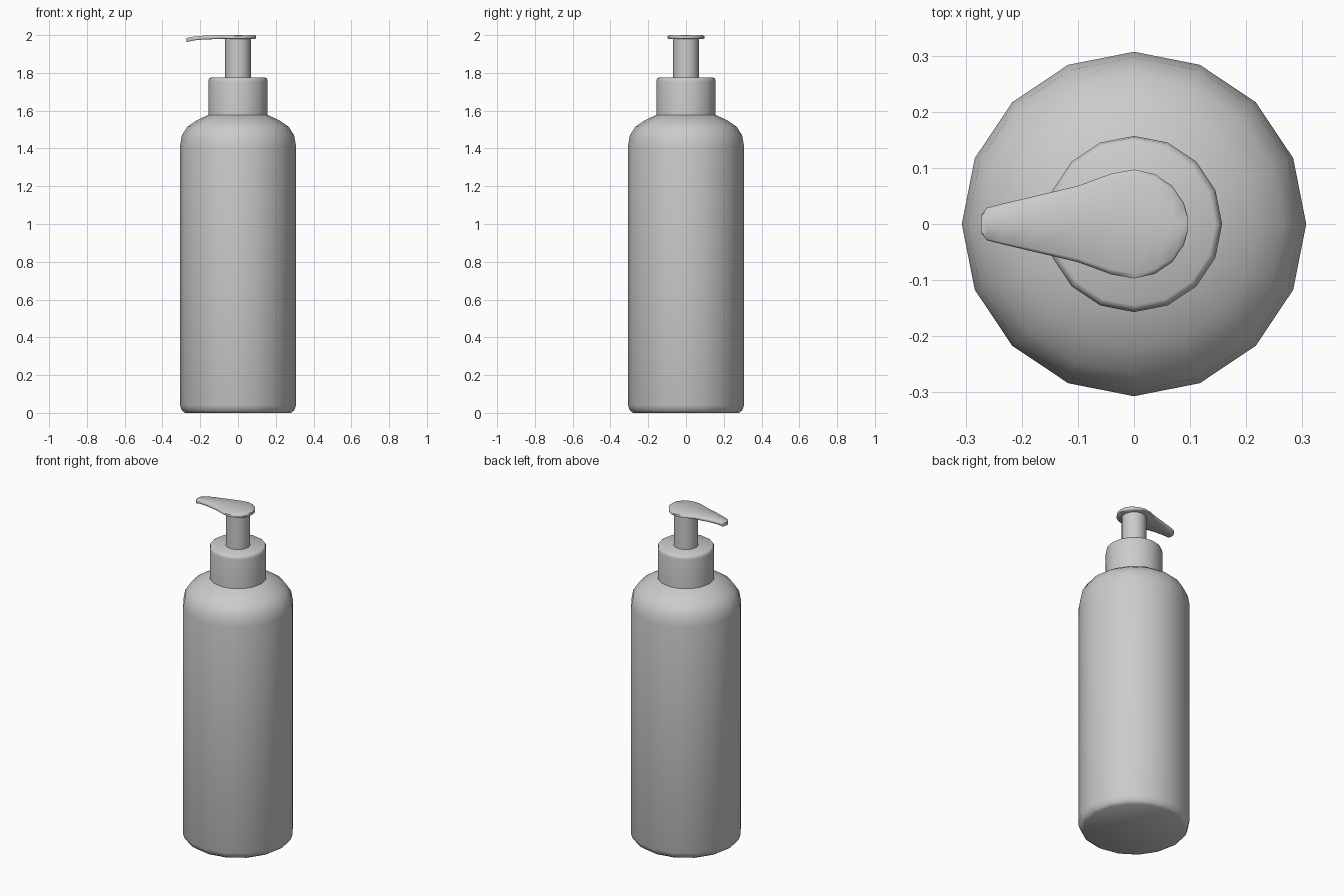
import bpy, bmesh, math

if "Cube" in bpy.data.objects:
    bpy.data.objects.remove(bpy.data.objects["Cube"])


def finish(name, bm, angle=50):
    bmesh.ops.recalc_face_normals(bm, faces=bm.faces)
    mesh = bpy.data.meshes.new(name)
    bm.to_mesh(mesh)
    bm.free()
    obj = bpy.data.objects.new(name, mesh)
    bpy.context.collection.objects.link(obj)
    bpy.ops.object.select_all(action='DESELECT')
    bpy.context.view_layer.objects.active = obj
    obj.select_set(True)
    bpy.ops.object.shade_smooth_by_angle(angle=math.radians(angle))
    return obj


def loft(name, rings, angle=50):
    # Skin a list of equal-length closed rings and cap both ends
    bm = bmesh.new()
    loops = [[bm.verts.new(p) for p in ring] for ring in rings]
    n = len(loops[0])
    for a, b in zip(loops, loops[1:]):
        for i in range(n):
            j = (i + 1) % n
            bm.faces.new((a[i], a[j], b[j], b[i]))
    bm.faces.new(loops[0][::-1])
    bm.faces.new(loops[-1])
    return finish(name, bm, angle)


def lathe(name, profile, sides=16):
    def ring(r, z):
        return [(r * math.cos(math.tau * i / sides),
                 r * math.sin(math.tau * i / sides), z) for i in range(sides)]
    return loft(name, [ring(r, z) for r, z in profile])


# Bottle with rounded shoulder
lathe("bottle_body", [(0.28, 0), (0.297, 0.012), (0.307, 0.04), (0.307, 1.415),
                      (0.297, 1.47), (0.268, 1.515), (0.22, 1.548), (0.157, 1.578), (0.12, 1.585)])

# Screw collar and pump stem
lathe("collar", [(0.157, 1.56), (0.157, 1.755), (0.154, 1.769), (0.145, 1.775)])
lathe("pump_stem", [(0.068, 1.77), (0.068, 1.985)])

# Pump head: round pad tapering to a drooping spout (x, half width, top, bottom)
stations = [(0.096, 0.012, 1.998, 1.982), (0.089, 0.037, 2.0, 1.98),
            (0.068, 0.068, 2.0, 1.979), (0.037, 0.089, 2.0, 1.979),
            (0.0, 0.097, 2.0, 1.979), (-0.04, 0.090, 2.0, 1.979),
            (-0.10, 0.068, 2.0, 1.979), (-0.18, 0.049, 1.997, 1.977),
            (-0.235, 0.036, 1.992, 1.972), (-0.262, 0.029, 1.987, 1.965),
            (-0.272, 0.016, 1.984, 1.964)]


def section(x, w, top, bot):
    return [(x, -w, bot + 0.004), (x, -0.9 * w, bot), (x, 0, bot), (x, 0.9 * w, bot),
            (x, w, bot + 0.004), (x, w, top - 0.005), (x, 0.9 * w, top), (x, 0, top),
            (x, -0.9 * w, top), (x, -w, top - 0.005)]


loft("pump_head", [section(*s) for s in stations], 60)
